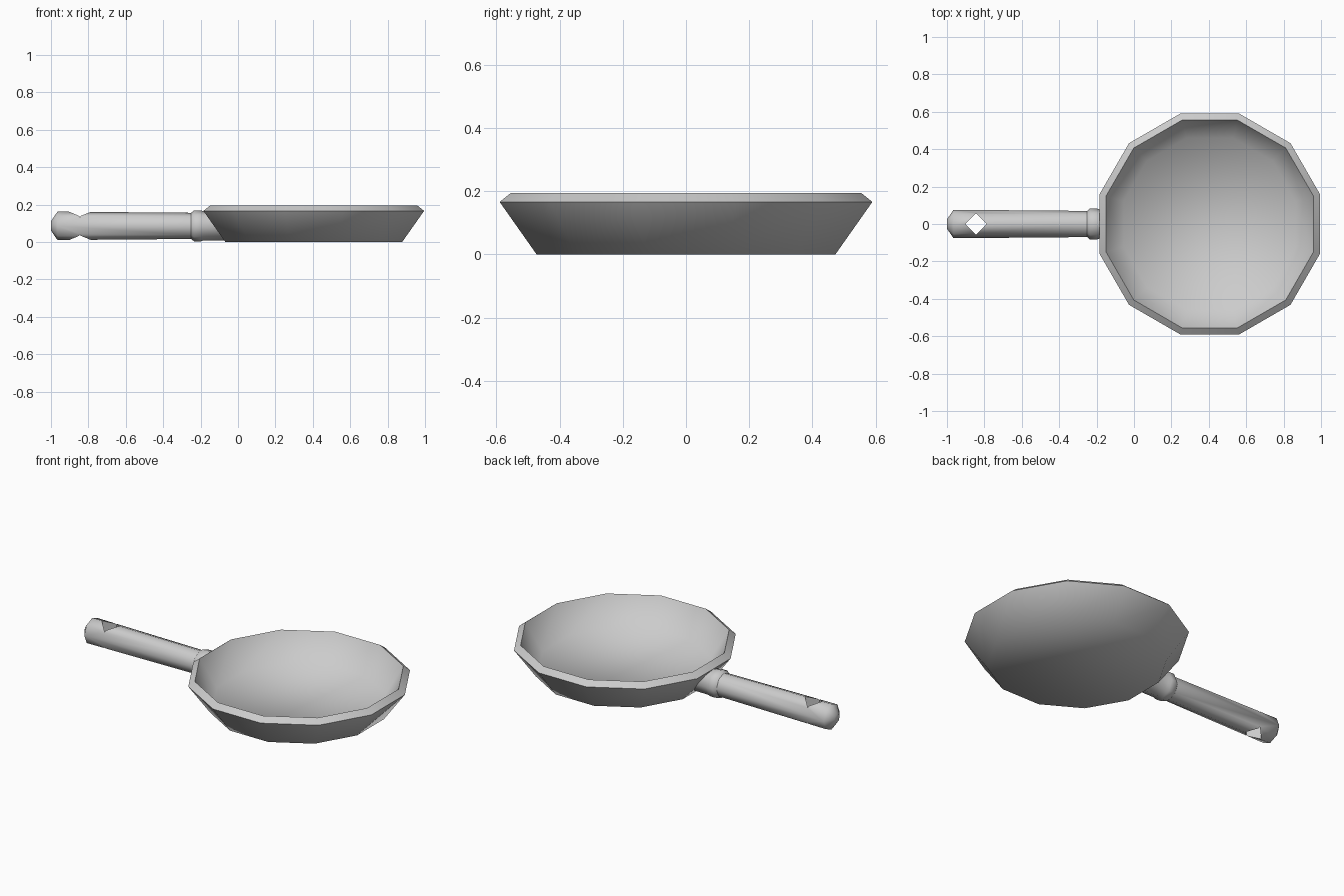
import bpy, bmesh, math

if "Cube" in bpy.data.objects:
    bpy.data.objects.remove(bpy.data.objects["Cube"])


def loft(name, rings):
    """Mesh from a list of equal-sized vertex rings, capped at both ends."""
    bm = bmesh.new()
    loops = [[bm.verts.new(p) for p in ring] for ring in rings]
    n = len(loops[0])
    for a, b in zip(loops, loops[1:]):
        for i in range(n):
            j = (i + 1) % n
            bm.faces.new((a[i], a[j], b[j], b[i]))
    bm.faces.new(loops[0][::-1])
    bm.faces.new(loops[-1])
    bmesh.ops.recalc_face_normals(bm, faces=bm.faces[:])
    mesh = bpy.data.meshes.new(name)
    bm.to_mesh(mesh)
    bm.free()
    obj = bpy.data.objects.new(name, mesh)
    bpy.context.collection.objects.link(obj)
    return obj


def smooth(obj, degrees):
    bpy.ops.object.select_all(action='DESELECT')
    obj.select_set(True)
    bpy.context.view_layer.objects.active = obj
    bpy.ops.object.shade_smooth_by_angle(angle=math.radians(degrees))


# Twelve-sided pan bowl: (distance to flat side, height), outside then inside
PAN_X, SIDES = 0.405, 12
pan_profile = [(0.473, 0), (0.59, 0.166), (0.555, 0.194), (0.46, 0.035)]


def pan_ring(flat, z):
    r = flat / math.cos(math.pi / SIDES)
    angles = [(i + 0.5) * 2 * math.pi / SIDES for i in range(SIDES)]
    return [(PAN_X + r * math.cos(a), r * math.sin(a), z) for a in angles]


pan = loft("pan_bowl", [pan_ring(*p) for p in pan_profile])
smooth(pan, 60)

# Octagonal handle parts along x: (x, radius)
AXIS_Z = 0.086


def handle_ring(x, r):
    angles = [i * math.pi / 4 for i in range(8)]
    return [(x, r * math.cos(a), AXIS_Z + r * math.sin(a)) for a in angles]


grip_profile = [(-1.0, 0.025), (-0.965, 0.076), (-0.25, 0.07), (-0.22, 0.07)]
grip = loft("handle_grip", [handle_ring(*p) for p in grip_profile])

# Diamond hanging hole through the grip
cutter = loft("hole_cutter", [
    [(-0.845 + 0.057 * math.cos(i * math.pi / 2),
      0.057 * math.sin(i * math.pi / 2), z) for i in range(4)]
    for z in (-0.1, 0.3)])
cutter.hide_render = True
cutter.hide_set(True)
mod = grip.modifiers.new("hanging_hole", 'BOOLEAN')
mod.operation = 'DIFFERENCE'
mod.solver = 'EXACT'
mod.object = cutter
bpy.context.view_layer.objects.active = grip
bpy.ops.object.modifier_apply(modifier=mod.name)
bpy.data.objects.remove(cutter)
smooth(grip, 60)

# Collar whose far end is slanted to sit inside the sloping pan wall
collar_profile = [(-0.255, 0.066), (-0.235, 0.083), (-0.2, 0.083), (-0.185, 0.078)]
collar_rings = [handle_ring(*p) for p in collar_profile]
collar_rings.append([(-0.055 - 0.697 * z, y, z) for _, y, z in handle_ring(0, 0.078)])
collar = loft("handle_collar", collar_rings)
smooth(collar, 50)
